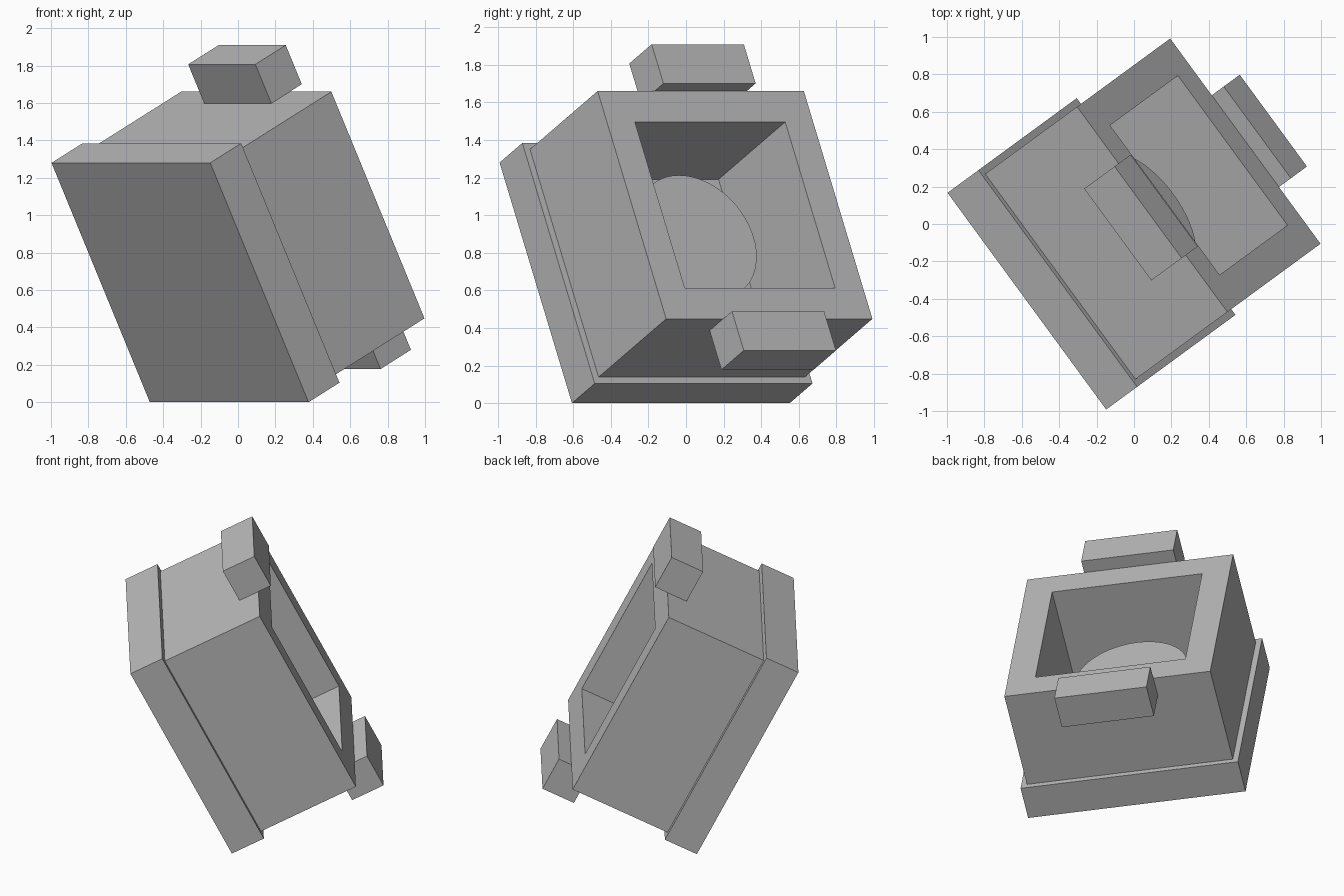
import bpy, bmesh, math
from mathutils import Matrix, Vector

default = bpy.data.objects.get("Cube")
if default:
    bpy.data.objects.remove(default, do_unlink=True)

# Single flat grey
grey = bpy.data.materials.new("plain_grey")
grey.use_nodes = True
colour = (0.5, 0.5, 0.5, 1)
grey.diffuse_color = colour
grey.node_tree.nodes["Principled BSDF"].inputs["Base Color"].default_value = colour

# Tilted frame: local x = width, y = depth towards the back, z = height
across = Vector((0.591, -0.807, 0)).normalized()
back = Vector((0.719, 0.527, 0.454))
back = (back - across * back.dot(across)).normalized()
up = across.cross(back)
frame = Matrix((across, back, up)).transposed().to_4x4()
frame.translation = (-0.31, -0.22, 0.64)


def finish(name, bm):
    bmesh.ops.recalc_face_normals(bm, faces=bm.faces)
    mesh = bpy.data.meshes.new(name)
    bm.to_mesh(mesh)
    bm.free()
    mesh.materials.append(grey)
    obj = bpy.data.objects.new(name, mesh)
    obj.matrix_world = frame
    bpy.context.collection.objects.link(obj)
    return obj


def box(width, y0, y1, z0, z1):
    bm = bmesh.new()
    place = Matrix.Translation((0, (y0 + y1) / 2, (z0 + z1) / 2))
    size = Matrix.Diagonal((width, y1 - y0, z1 - z0, 1))
    bmesh.ops.create_cube(bm, size=1, matrix=place @ size)
    return bm


PLATE, BODY = 0.718, 0.68          # half widths
PLATE_BACK, BODY_BACK = 0.23, 0.913

# Square flange at the front
finish("front_plate", box(2 * PLATE, 0, PLATE_BACK, -PLATE, PLATE))

# Housing with a square pocket sunk into its back face
bm = box(2 * BODY, PLATE_BACK, BODY_BACK, -BODY, BODY)
rear = max(bm.faces, key=lambda f: f.calc_center_median().y)
bmesh.ops.inset_region(bm, faces=[rear], thickness=BODY - 0.419)
pocket = bmesh.ops.extrude_face_region(bm, geom=[rear])["geom"]
if rear.is_valid:
    bmesh.ops.delete(bm, geom=[rear], context="FACES_ONLY")
moved = [g for g in pocket if isinstance(g, bmesh.types.BMVert)]
bmesh.ops.translate(bm, verts=moved, vec=(0, PLATE_BACK + 0.01 - BODY_BACK, 0))
finish("housing", bm)

# Round post standing in the pocket
bm = bmesh.new()
post_end = 0.535
length = post_end - PLATE_BACK
place = Matrix.Translation((0, PLATE_BACK + length / 2, 0)) @ Matrix.Rotation(math.pi / 2, 4, "X")
bmesh.ops.create_cone(bm, cap_ends=True, segments=64, radius1=0.37, radius2=0.37,
                      depth=length, matrix=place)
post = finish("round_post", bm)
bpy.context.view_layer.objects.active = post
post.select_set(True)
bpy.ops.object.shade_smooth_by_angle()

# Matching tabs above and below, overhanging the back
for name, z0, z1 in (("top_tab", BODY, 0.914), ("bottom_tab", -0.914, -BODY)):
    finish(name, box(0.608, 0.776, 1.002, z0, z1))
